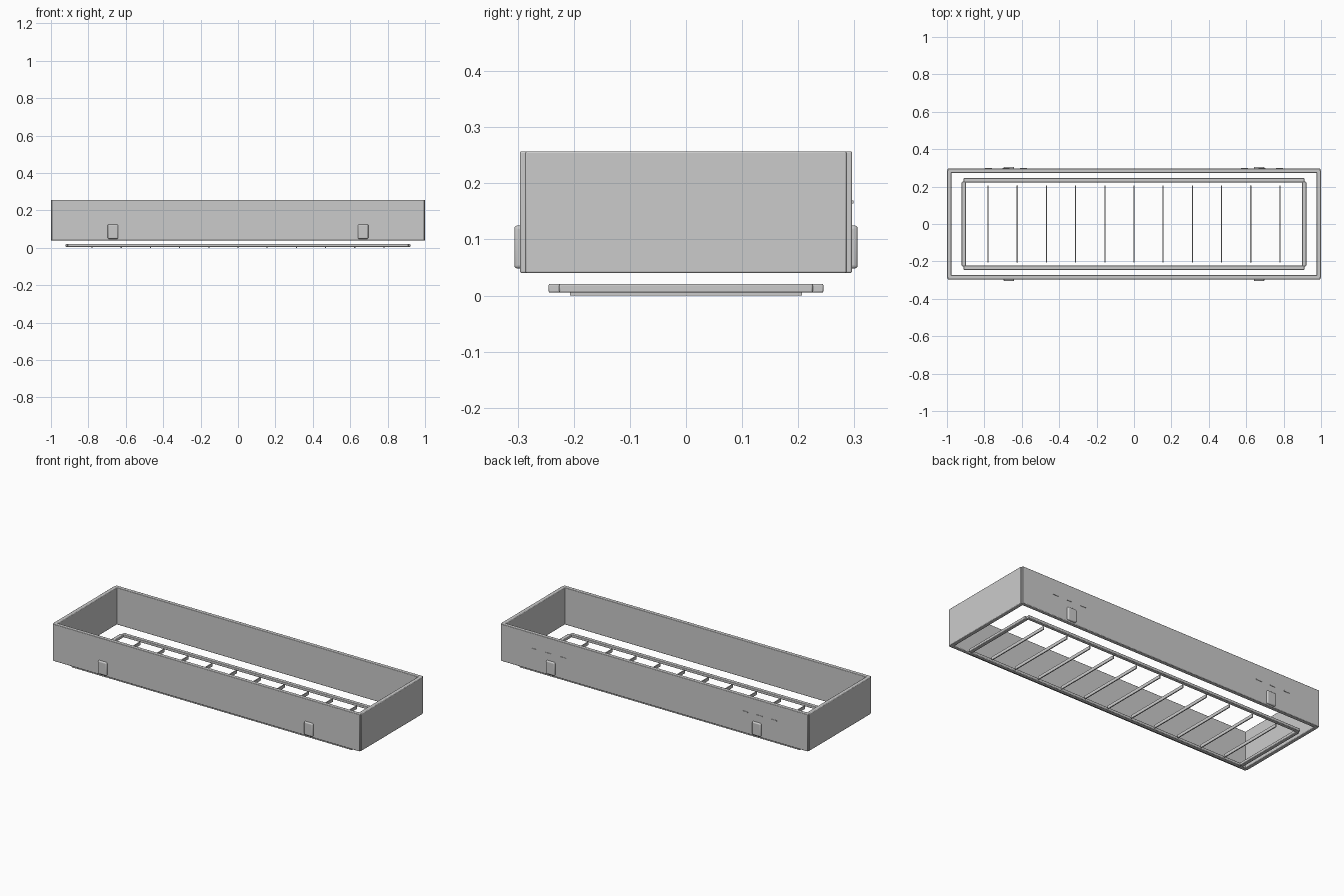
import bpy

if "Cube" in bpy.data.objects:
    bpy.data.objects.remove(bpy.data.objects["Cube"])


def box(name, lo, hi, bevel=0.0, segments=2):
    """Axis-aligned box between two corners, with softened edges."""
    bpy.ops.mesh.primitive_cube_add(size=1, location=[(a + b) / 2 for a, b in zip(lo, hi)])
    ob = bpy.context.object
    ob.name = name
    ob.scale = [b - a for a, b in zip(lo, hi)]
    bpy.ops.object.transform_apply(location=False, rotation=False, scale=True)
    if bevel:
        mod = ob.modifiers.new("soft_edges", 'BEVEL')
        mod.width = bevel
        mod.segments = segments
        bpy.ops.object.shade_smooth_by_angle()
    return ob


def span(side, inner, outer):
    """Range between two distances from the centre, on the given side."""
    return sorted((side * inner, side * outer))


for side, word in ((-1, "front"), (1, "back")):
    # Long wall boards of the tray
    y0, y1 = span(side, 0.273, 0.296)
    box(word + "_wall", (-0.996, y0, 0.04), (0.996, y1, 0.257), 0.003)
    # Long rails of the lower grille frame
    y0, y1 = span(side, 0.223, 0.245)
    box(word + "_grille_rail", (-0.911, y0, 0.005), (0.911, y1, 0.021), 0.003)
    # Clips low on the long walls
    for x in (-0.669, 0.669):
        y0, y1 = span(side, 0.287, 0.306)
        box(word + "_clip", (x - 0.028, y0, 0.048), (x + 0.028, y1, 0.125), 0.006, 3)

for side, word in ((-1, "left"), (1, "right")):
    # Short end boards of the tray
    x0, x1 = span(side, 0.977, 1.0)
    box(word + "_wall", (x0, -0.286, 0.04), (x1, 0.286, 0.257), 0.003)
    # Short rails of the grille frame
    x0, x1 = span(side, 0.898, 0.921)
    box(word + "_grille_rail", (x0, -0.226, 0.005), (x1, 0.226, 0.021), 0.003)
    # Three thin vent strips on the back wall
    for i in (-1, 0, 1):
        x = side * 0.684 + i * 0.094
        box("vent_strip", (x - 0.019, 0.292, 0.164), (x + 0.019, 0.2985, 0.169))

# Thin cross slats
for i in range(-5, 6):
    x = i * 0.156
    box("grille_slat", (x - 0.003, -0.207, 0.0), (x + 0.003, 0.207, 0.018))
